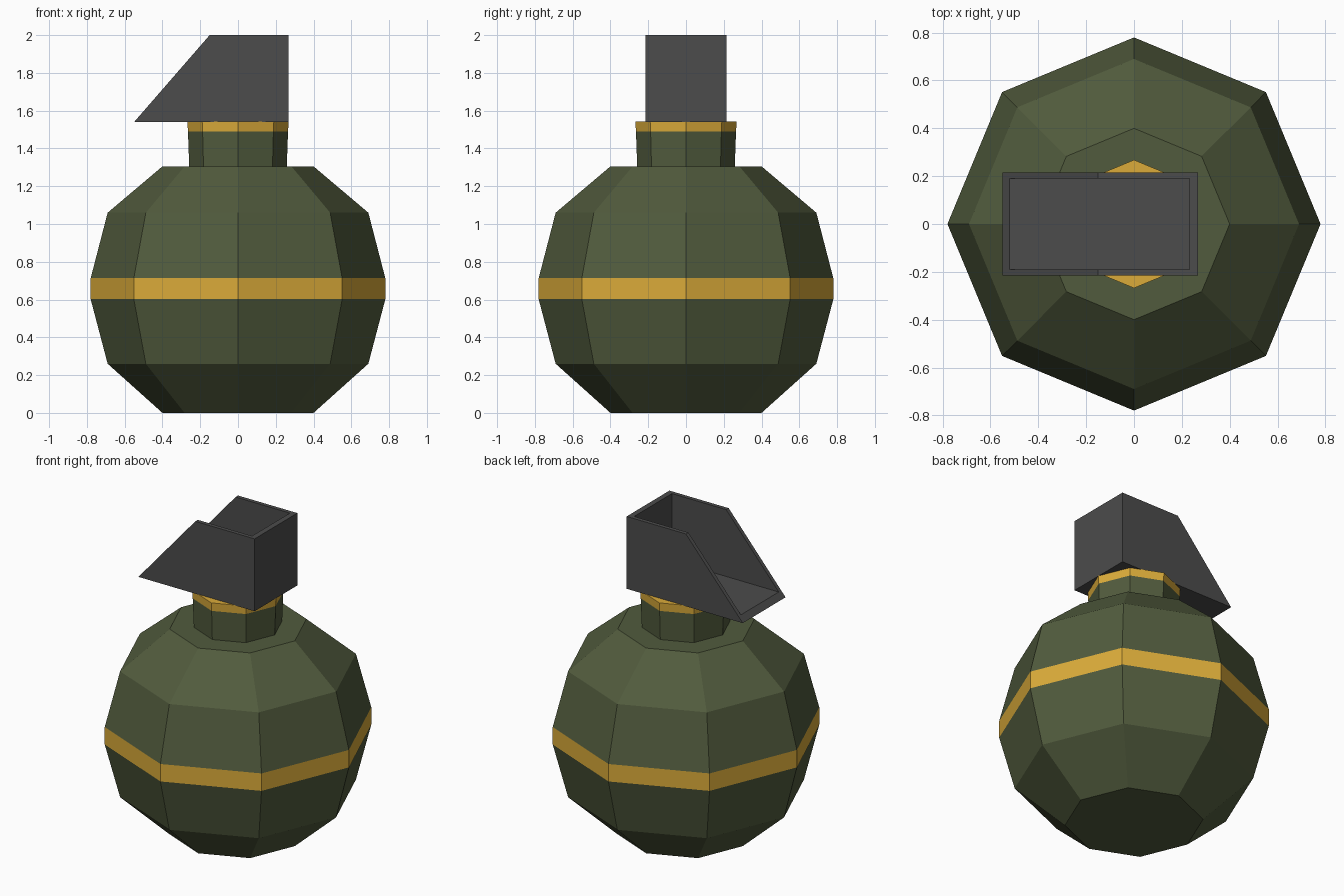
import bpy, bmesh, math

if "Cube" in bpy.data.objects:
    bpy.data.objects.remove(bpy.data.objects["Cube"])


def material(name, rgb):
    m = bpy.data.materials.new(name)
    m.diffuse_color = (*rgb, 1)
    m.use_nodes = True
    m.node_tree.nodes["Principled BSDF"].inputs["Base Color"].default_value = m.diffuse_color
    return m


green = material("olive green", (0.083, 0.105, 0.047))
gold = material("gold", (0.71, 0.41, 0.042))
grey = material("dark grey", (0.072, 0.072, 0.072))


def finish(name, bm, mats):
    bmesh.ops.recalc_face_normals(bm, faces=bm.faces)
    me = bpy.data.meshes.new(name)
    bm.to_mesh(me)
    bm.free()
    for m in mats:
        me.materials.append(m)
    ob = bpy.data.objects.new(name, me)
    bpy.context.collection.objects.link(ob)
    return ob


def lathe(name, profile, mats, gold_band=None, sides=8):
    """Octagonal turned shape; faces centred inside gold_band get slot 1."""
    bm = bmesh.new()
    rings = [[bm.verts.new((r * math.cos(math.tau * i / sides),
                            r * math.sin(math.tau * i / sides), z))
              for i in range(sides)] for r, z in profile]
    for a, b in zip(rings, rings[1:]):
        for i in range(sides):
            j = (i + 1) % sides
            bm.faces.new((a[i], a[j], b[j], b[i]))
    bm.faces.new(rings[0])
    bm.faces.new(rings[-1])
    if gold_band:
        for f in bm.faces:
            z = f.calc_center_median().z
            f.material_index = int(gold_band[0] < z < gold_band[1])
    return finish(name, bm, mats)


def prism(name, profile, half_width, mats):
    """Profile in the XZ plane, extruded along Y."""
    bm = bmesh.new()
    f = bm.faces.new([bm.verts.new((x, -half_width, z)) for x, z in profile])
    ext = bmesh.ops.extrude_face_region(bm, geom=[f])["geom"]
    verts = [v for v in ext if isinstance(v, bmesh.types.BMVert)]
    bmesh.ops.translate(bm, verts=verts, vec=(0, 2 * half_width, 0))
    return finish(name, bm, mats)


# Round body with the stripe around its middle
lathe("body", [(0.40, 0), (0.69, 0.26), (0.78, 0.602), (0.78, 0.713),
               (0.69, 1.06), (0.40, 1.305)], [green, gold], (0.61, 0.70))

# Neck with the gold collar at its top
lathe("neck", [(0.258, 1.30), (0.265, 1.49), (0.268, 1.542)],
      [green, gold], (1.495, 1.55))

# Lever housing, hollow and open along the top and the slope
lever = prism("lever", [(-0.55, 1.54), (0.267, 1.54), (0.267, 2.0),
                        (-0.15, 2.0)], 0.215, [grey])
cutter = prism("lever_hollow_cutter", [(-0.7, 1.575), (0.232, 1.575),
                                       (0.232, 2.2), (-0.7, 2.2)], 0.19, [grey])
cutter.hide_render = True
cutter.hide_viewport = True
cut = lever.modifiers.new("hollow", 'BOOLEAN')
cut.operation = 'DIFFERENCE'
cut.solver = 'EXACT'
cut.object = cutter
